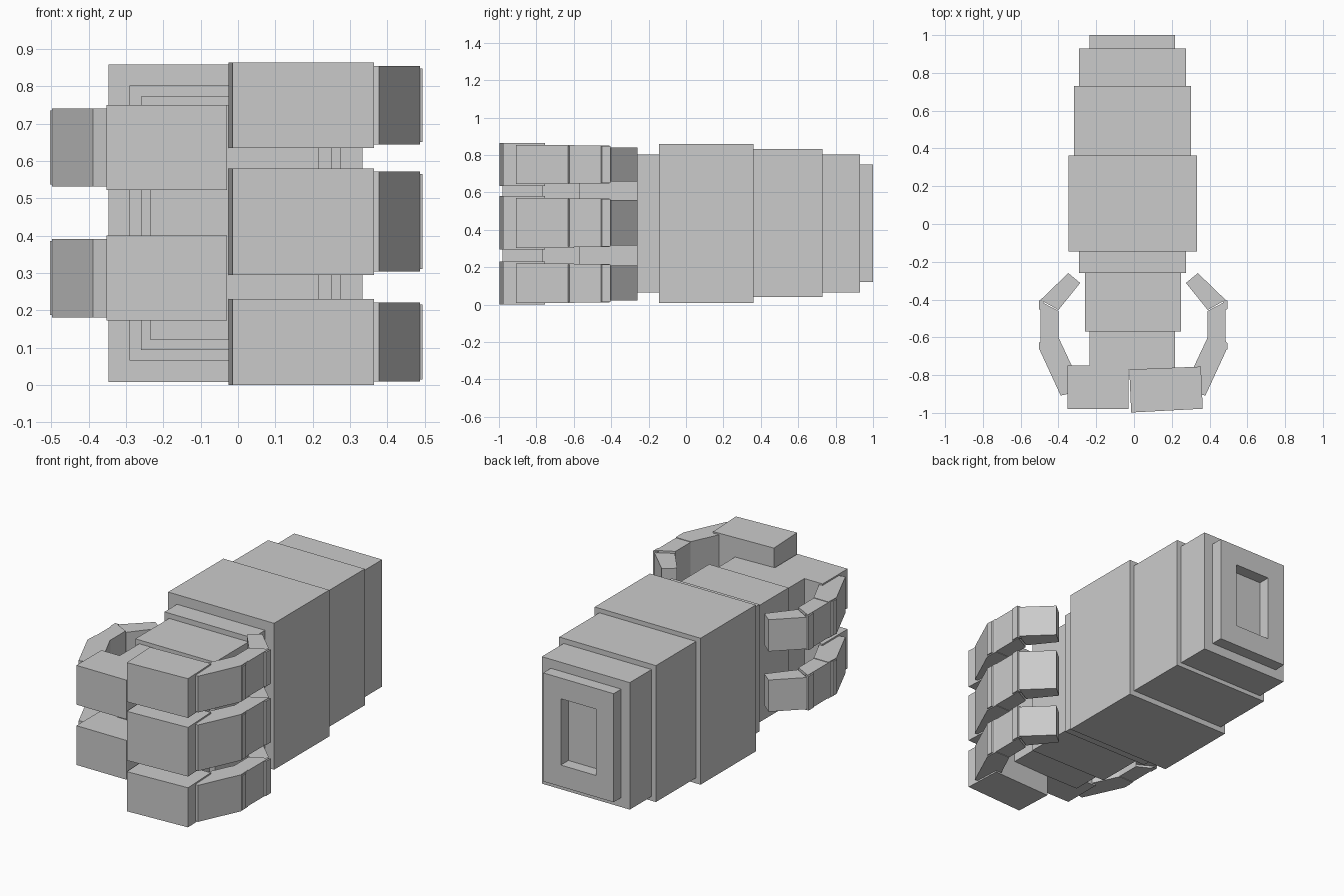
import bpy
import bmesh

old = bpy.data.objects.get("Cube")
if old:
    bpy.data.objects.remove(old)

grey = bpy.data.materials.new("plain_grey")
grey.use_nodes = True
COLOUR = (0.6, 0.6, 0.6, 1)
grey.diffuse_color = COLOUR
grey.node_tree.nodes["Principled BSDF"].inputs["Base Color"].default_value = COLOUR


def finish(name, bm):
    bmesh.ops.recalc_face_normals(bm, faces=bm.faces)
    mesh = bpy.data.meshes.new(name)
    bm.to_mesh(mesh)
    bm.free()
    mesh.materials.append(grey)
    ob = bpy.data.objects.new(name, mesh)
    bpy.context.collection.objects.link(ob)
    return ob


def slab(name, outline, z0, z1):
    """Extrude a plan outline between two heights."""
    bm = bmesh.new()
    face = bm.faces.new([bm.verts.new((x, y, z0)) for x, y in outline])
    top = bmesh.ops.extrude_face_region(bm, geom=[face])["geom"]
    verts = [v for v in top if isinstance(v, bmesh.types.BMVert)]
    bmesh.ops.translate(bm, verts=verts, vec=(0, 0, z1 - z0))
    return finish(name, bm)


def box(name, x0, x1, y0, y1, z0, z1):
    return slab(name, [(x0, y0), (x1, y0), (x1, y1), (x0, y1)], z0, z1)


# Stepped body, front to back
box("body_nose", -0.235, 0.217, -0.77, -0.57, 0.12, 0.75)
box("body_neck", -0.26, 0.25, -0.57, -0.26, 0.093, 0.772)
box("body_collar", -0.29, 0.275, -0.26, -0.145, 0.065, 0.802)
box("body_core", -0.347, 0.333, -0.145, 0.362, 0.008, 0.858)
box("body_rear", -0.318, 0.303, 0.362, 0.73, 0.04, 0.832)
box("body_tail", -0.29, 0.275, 0.73, 0.93, 0.065, 0.802)

# End cap as a frame around a rectangular recess
HX0, HX1, HZ0, HZ1 = -0.122, 0.104, 0.245, 0.63
box("cap_side_right", -0.235, HX0, 0.93, 1.0, 0.12, 0.75)
box("cap_side_left", HX1, 0.217, 0.93, 1.0, 0.12, 0.75)
box("cap_bottom", HX0, HX1, 0.93, 1.0, 0.12, HZ0)
box("cap_top", HX0, HX1, 0.93, 1.0, HZ1, 0.75)

# Finger parts in plan, for the +x side; the knuckle differs per side
KNUCKLE_LEFT = [(-0.025, -0.77), (-0.015, -0.998), (0.364, -0.978), (0.354, -0.755)]
KNUCKLE_RIGHT = [(-0.352, -0.98), (-0.03, -0.98), (-0.03, -0.75), (-0.352, -0.75)]
PARTS = {
    "lower": ([(0.34, -0.90), (0.378, -0.908), (0.488, -0.67), (0.485, -0.60),
               (0.39, -0.60), (0.315, -0.76)], 0.009),
    "middle": ([(0.39, -0.63), (0.485, -0.63), (0.485, -0.41), (0.39, -0.46)], 0.012),
    "rear_ridge": ([(0.47, -0.465), (0.494, -0.45), (0.494, -0.405), (0.47, -0.405)], 0.015),
    "front_ridge": ([(0.47, -0.67), (0.494, -0.665), (0.494, -0.63), (0.47, -0.61)], 0.015),
    "tip": ([(0.39, -0.455), (0.485, -0.402), (0.338, -0.26), (0.275, -0.312)], 0.022),
}


def finger(name, side, z0, z1):
    knuckle = KNUCKLE_LEFT if side > 0 else KNUCKLE_RIGHT
    slab(name + "_knuckle", knuckle, z0, z1)
    for part, (outline, inset) in PARTS.items():
        pts = outline if side > 0 else [(-x - 0.01, y) for x, y in outline]
        slab(f"{name}_{part}", pts, z0 + inset, z1 - inset)


# Three fingers on one side interlock with two on the other
for i, (z0, z1) in enumerate([(0.0, 0.23), (0.295, 0.58), (0.635, 0.863)]):
    finger(f"left_finger_{i + 1}", 1, z0, z1)
for i, (z0, z1) in enumerate([(0.172, 0.40), (0.522, 0.75)]):
    finger(f"right_finger_{i + 1}", -1, z0, z1)
